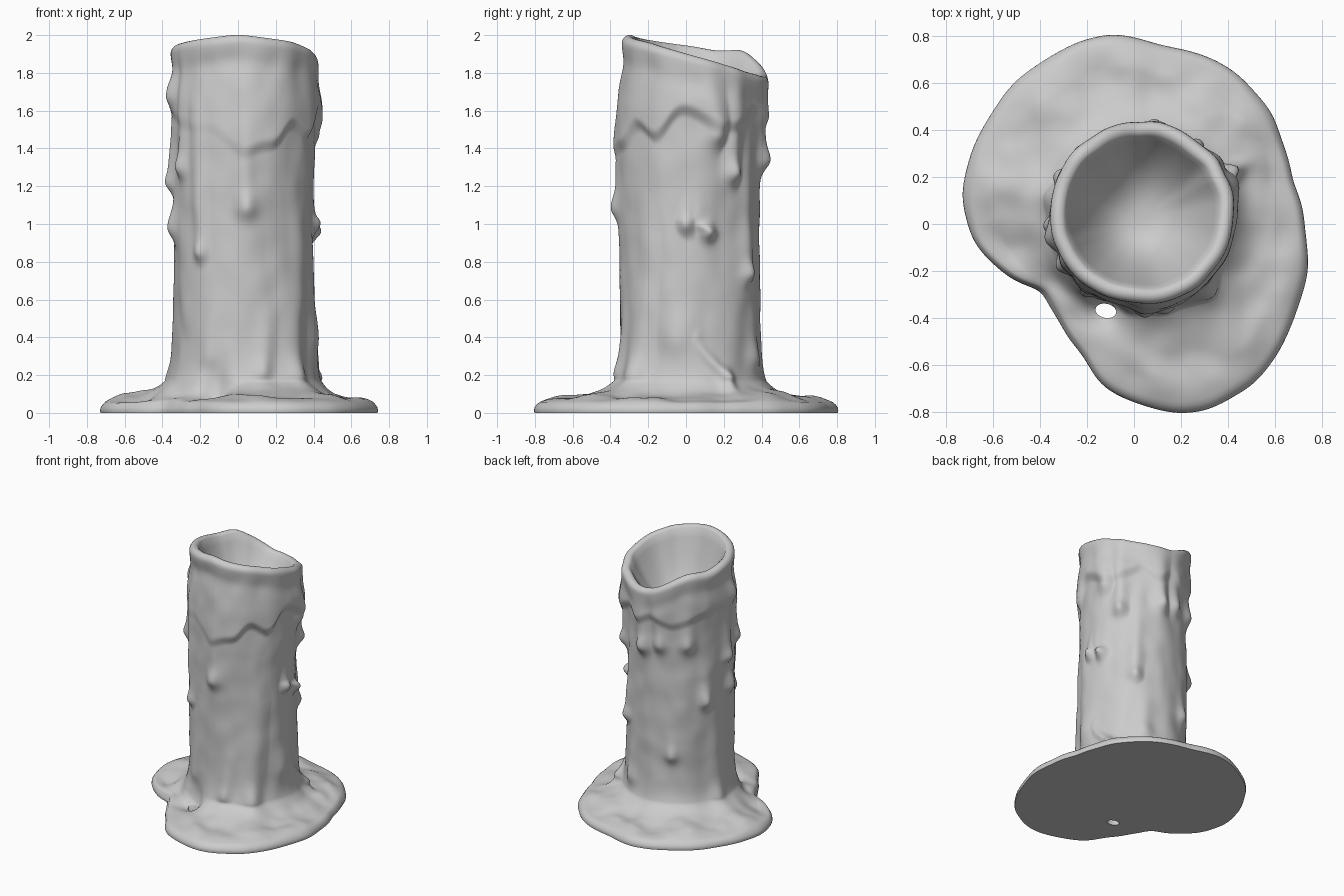
import bpy, bmesh
from math import sin, cos, pi, radians, degrees, atan2, hypot, exp
from mathutils import noise, Vector

if "Cube" in bpy.data.objects:
    bpy.data.objects.remove(bpy.data.objects["Cube"])

N = 240
CX, CY = 0.03, 0.02
HOLE = (-.12, -.37)


def table(points, smooth=5):
    """Periodic (degrees, value) table resampled to N smoothed values."""
    p = sorted(points)
    p = [(p[-1][0] - 360, p[-1][1])] + p + [(p[0][0] + 360, p[0][1])]
    raw = []
    for i in range(N):
        a = i * 360 / N
        for (a0, v0), (a1, v1) in zip(p, p[1:]):
            if a0 <= a <= a1:
                raw.append(v0 + (v1 - v0) * (a - a0) / (a1 - a0 + 1e-9))
                break
    for _ in range(2):
        raw = [sum(raw[(i + j) % N] for j in range(-smooth, smooth + 1)) / (2 * smooth + 1)
               for i in range(N)]
    return raw


def sstep(x):
    x = min(1, max(0, x))
    return x * x * (3 - 2 * x)


def nz(x, y, z, s):
    return noise.noise(Vector((x * s, y * s, z * s)))


# Puddle outline, rim height and lower edge of the thick wax coat
outline = [(.72, 0), (.737, -.2), (.66, -.45), (.5, -.69), (.33, -.785), (.18, -.805), (0, -.765),
           (-.15, -.67), (-.21, -.57), (-.3, -.45), (-.39, -.28), (-.55, -.21), (-.69, -.08),
           (-.737, .13), (-.7, .3), (-.6, .48), (-.43, .67), (-.25, .77), (-.1, .805), (.1, .765),
           (.3, .72), (.45, .635), (.57, .5), (.63, .36), (.68, .18)]
puddle_r = table([(degrees(atan2(y - CY, x - CX)) % 360, hypot(x - CX, y - CY))
                  for x, y in outline], 2)
rim_z = table([(0, 1.89), (45, 1.81), (75, 1.78), (95, 1.79), (115, 1.86), (135, 1.925), (160, 1.915),
               (180, 1.94), (225, 1.975), (265, 2.005), (315, 1.965), (340, 1.925)], 4)
coat_z = table([(0, 1.59), (20, 1.5), (35, 1.5), (60, 1.6), (75, 1.5), (92, 1.58), (115, 1.5),
                (145, 1.58), (170, 1.62), (200, 1.55), (225, 1.5), (245, 1.5), (270, 1.35),
                (281, 1.40), (298, 1.41), (310, 1.54), (318, 1.5), (333, 1.43), (348, 1.6)], 3)
# Coat is thick at the right, faint at the front left
coat_h = table([(0, .034), (60, .024), (130, .018), (180, .018), (230, .006), (265, .008),
                (282, .026), (320, .034)], 4)

# Wax runs: top angle, top z, bottom angle, bottom z, half width, height
runs = [(270, 1.7, 272, 1.09, .06, .042), (228, 1.6, 233, .85, .045, .036),
        (212, 1.8, 210, 1.30, .05, .035), (195, 1.85, 195, 1.68, .06, .035),
        (185, 1.5, 184, 1.22, .05, .04), (192, 1.15, 190, .98, .06, .04),
        (12, 1.8, 22, 1.48, .06, .04), (36, 1.8, 37, 1.27, .05, .048),
        (55, 1.3, 53, .74, .05, .04), (80, 1.75, 82, 1.34, .06, .05),
        (100, 1.7, 102, 1.37, .06, .035), (135, 1.7, 132, 1.38, .06, .035),
        (152, 1.1, 152, .93, .05, .035), (115, .75, 115, .53, .05, .028),
        (356, 1.05, 357, 1.0, .05, .04), (6, 1.02, 15, .96, .045, .05),
        (4, .38, 28, .19, .04, .05), (326, .9, 314, .2, .07, .045),
        (290, .5, 285, .22, .05, .025), (346, 1.1, 350, .4, .09, .022),
        (62, .7, 62, .3, .07, .028), (245, 1.0, 242, .3, .06, .012), (165, .5, 165, .2, .06, .02)]


def shaft_r(i, z):
    """Shaft radius with coat, runs, soft noise and flared foot."""
    a = i * 360 / N
    c, s = cos(radians(a)), sin(radians(a))
    r = .37 + .013 * nz(c * .4, s * .4, z * .3, 5.5) + .006 * nz(c * .4, s * .4, z * .7, 9)
    r += coat_h[i] * sstep((z - coat_z[i] + .03) / .08) * (1 - .5 * sstep((z - 1.6) / .3))
    gap = abs((a - 249 + 180) % 360 - 180)
    near = exp(-(gap / 12) ** 2)
    r += .036 * exp(-max(0, z - .17) / .09) * (1 - near) - .012 * near * sstep((.5 - z) / .3)
    bump = 0
    for a0, z0, a1, z1, w, h in runs:
        t = min(1, max(0, (z0 - z) / (z0 - z1)))
        da = (a - a0 - (a1 - a0) * t + 180) % 360 - 180
        ez = max(0, z - z0) * .5 + max(0, z1 - z)
        d = hypot(radians(da) * .38, ez)
        tip = hypot(radians((a - a1 + 180) % 360 - 180) * .38, (z - z1) * .7)
        body = h * (.25 + .35 * sstep(t * 1.3)) * exp(-(d / w) ** 2)
        bump = max(bump, body + h * .6 * exp(-(tip / w / .85) ** 2))
    return r + bump


def profile(i):
    """Radius and height of every ring at one angle, bottom to bowl floor."""
    a = i * 2 * pi / N
    c, s = cos(a), sin(a)
    top, foot = rim_z[i], .17
    R = puddle_r[i] + .012 * nz(c, s, .5, 3.5)
    rs = shaft_r(i, foot)
    pts = [(R - .003, 0), (R, .012), (R - .003, .028), (R - .014, .044)]
    # Puddle top with overlapping lobes, thinner around the hole
    for k in range(1, 25):
        t = k / 25
        r = (R - .014) * (1 - t) + rs * t
        lump = .05 * nz(c * r, s * r, .3, 3.6) + .012 * nz(c * r, s * r, 2, 9)
        z = .044 + .058 * t ** .5 + .068 * t ** 5 + lump * min(1, t * 3) * (1 - t ** 4)
        z *= 1 - .55 * exp(-(hypot(CX + r * c - HOLE[0], CY + r * s - HOLE[1]) / .08) ** 2)
        pts.append((r, max(.035, z)))
    # Shaft
    end = top - .04
    for k in range(131):
        z = foot + (end - foot) * k / 130
        f = sstep((top - z - .03) / .12)
        r = .388 + (shaft_r(i, z) - .388) * (.55 + .45 * f)
        pts.append((r + .006 * (1 - f) - .006 * exp(-((z - top + .15) / .06) ** 2), z))
    # Rounded rim flowing into the bowl
    re = pts[-1][0]
    for k in range(1, 8):
        q = pi * k / 9
        pts.append((re - .036 * (1 - cos(q)), end + .04 * sin(q)))
    # Dished bowl inside the top
    r0, z0 = pts[-1]
    for k in range(1, 18):
        u = 1 - k / 18
        pts.append((r0 * u + (.315 - r0) * u * (1 - u), 1.51 + (z0 - 1.51) * u ** 2.6))
    return pts


# Candle with melted puddle
bm = bmesh.new()
cols = []
for i in range(N):
    a = i * 2 * pi / N
    cols.append([bm.verts.new((CX + r * cos(a), CY + r * sin(a) + .025 * sstep((z - 1.3) / .6), z))
                 for r, z in profile(i)])
for i in range(N):
    p, q = cols[i], cols[(i + 1) % N]
    for k in range(len(p) - 1):
        bm.faces.new((p[k], q[k], q[k + 1], p[k + 1]))
bm.faces.new([col[0] for col in reversed(cols)])
floor = bm.verts.new((CX, CY + .01, 1.51))
for i in range(N):
    bm.faces.new((cols[i][-1], cols[(i + 1) % N][-1], floor))
bmesh.ops.recalc_face_normals(bm, faces=bm.faces)
mesh = bpy.data.meshes.new("melted_candle")
bm.to_mesh(mesh)
bm.free()
candle = bpy.data.objects.new("melted_candle", mesh)
bpy.context.collection.objects.link(candle)

# Small hole through the puddle at the foot
bpy.ops.mesh.primitive_cylinder_add(vertices=32, radius=1, depth=.4, location=(*HOLE, 0),
                                    rotation=(0, 0, radians(-12)))
cutter = bpy.context.object
cutter.name = "hole_cutter"
cutter.scale = (.045, .03, 1)
cutter.hide_render = True
mod = candle.modifiers.new("hole", 'BOOLEAN')
mod.operation, mod.solver, mod.object = 'DIFFERENCE', 'EXACT', cutter
bpy.ops.object.select_all(action='DESELECT')
candle.select_set(True)
bpy.context.view_layer.objects.active = candle
bpy.ops.object.modifier_apply(modifier=mod.name)
bpy.data.objects.remove(cutter, do_unlink=True)
bpy.ops.object.shade_smooth_by_angle(angle=radians(62))
